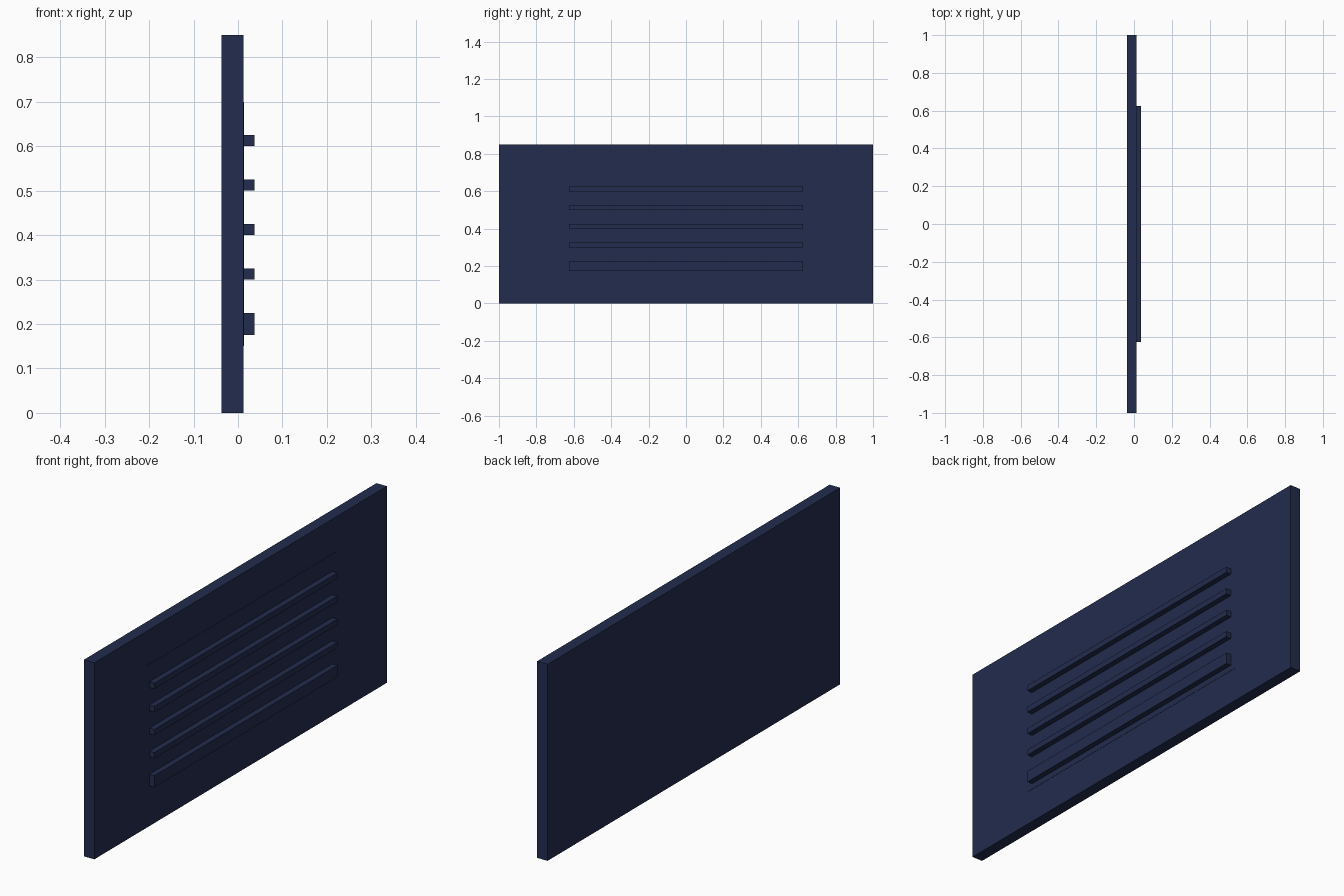
import bpy

if "Cube" in bpy.data.objects:
    bpy.data.objects.remove(bpy.data.objects["Cube"])

navy = bpy.data.materials.new("dark navy")
navy.diffuse_color = (0.016, 0.025, 0.074, 1.0)
navy.use_nodes = True
navy.node_tree.nodes["Principled BSDF"].inputs["Base Color"].default_value = navy.diffuse_color


def box(name, x, y, z):
    """Axis-aligned box from (min, max) ranges."""
    ranges = (x, y, z)
    bpy.ops.mesh.primitive_cube_add(size=1, location=[(a + b) / 2 for a, b in ranges])
    ob = bpy.context.object
    ob.name = name
    ob.scale = [b - a for a, b in ranges]
    bpy.ops.object.transform_apply(location=False, rotation=False, scale=True)
    ob.data.materials.append(navy)
    return ob


BACK, FACE, FRONT = -0.0375, 0.0125, 0.0375

# Main flat panel
box("panel", (BACK, FACE), (-1, 1), (0, 0.85))

# Thin backing plate behind the slats, practically flush with the panel
box("vent_plate", (FACE - 0.005, FACE + 0.001), (-0.65, 0.65), (0.15, 0.70))

# Wide bottom slat and four narrow slats above it
box("bottom_slat", (FACE, FRONT), (-0.625, 0.625), (0.175, 0.225))
for i in range(4):
    z = 0.3 + 0.1 * i
    box(f"slat_{i + 1}", (FACE, FRONT), (-0.625, 0.625), (z, z + 0.025))
